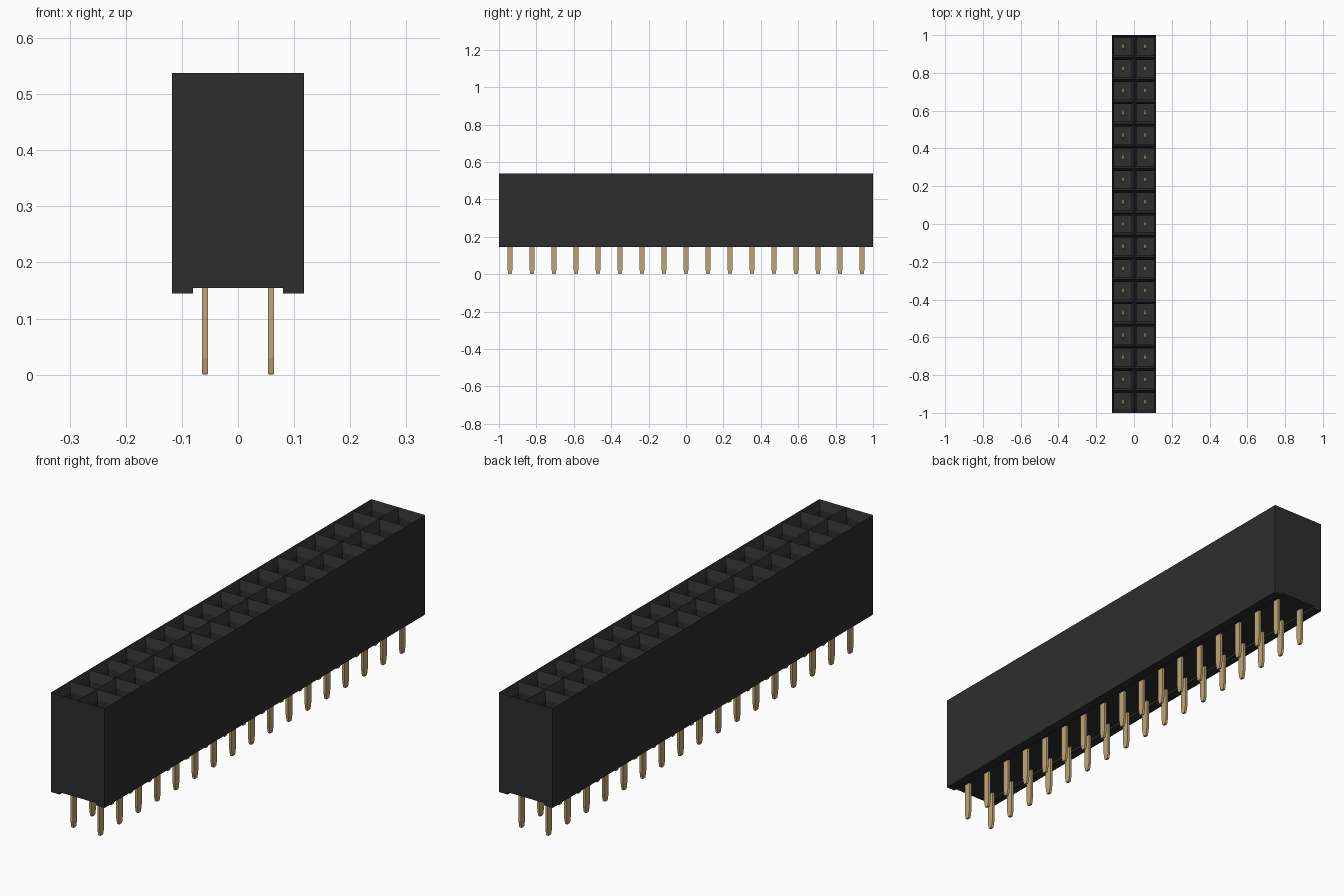
import bpy, bmesh

cube = bpy.data.objects.get("Cube")
if cube:
    bpy.data.objects.remove(cube, do_unlink=True)

ROWS = 17
PITCH = 2 / ROWS
TOP, BOTTOM, GROOVE = 0.538, 0.145, 0.154


def material(name, color):
    m = bpy.data.materials.new(name)
    m.use_nodes = True
    m.diffuse_color = color
    m.node_tree.nodes["Principled BSDF"].inputs["Base Color"].default_value = color
    return m


def finish(bm, name, mat):
    mesh = bpy.data.meshes.new(name)
    bm.to_mesh(mesh)
    bm.free()
    mesh.materials.append(mat)
    obj = bpy.data.objects.new(name, mesh)
    bpy.context.collection.objects.link(obj)
    return obj


black = material("black plastic", (0.027, 0.027, 0.027, 1))
gold = material("gold contact", (0.53, 0.39, 0.18, 1))

# Housing walls: a profile with a groove underneath, swept along the length
bm = bmesh.new()
profile = [(-PITCH, TOP), (-PITCH, BOTTOM), (-0.08, BOTTOM), (-0.08, GROOVE),
           (0.08, GROOVE), (0.08, BOTTOM), (PITCH, BOTTOM), (PITCH, TOP)]
front = [bm.verts.new((x, -1, z)) for x, z in profile]
back = [bm.verts.new((x, 1, z)) for x, z in profile]
for i in range(len(profile) - 1):
    bm.faces.new((front[i], back[i], back[i + 1], front[i + 1]))
bm.faces.new(front)
bm.faces.new(back[::-1])

# Housing top: one cell per socket, each with a funnel and a deep shaft
cells = []
for i in range(2):
    for j in range(ROWS):
        x, y = (i - 1) * PITCH, -1 + j * PITCH
        corners = ((x, y), (x + PITCH, y), (x + PITCH, y + PITCH), (x, y + PITCH))
        cells.append(bm.faces.new([bm.verts.new((a, b, TOP)) for a, b in corners]))
for thickness, depth in ((0.030, 0), (0.013, -0.035), (0.0, -0.26)):
    bmesh.ops.inset_individual(bm, faces=cells, thickness=thickness, depth=depth,
                               use_even_offset=True)
bmesh.ops.remove_doubles(bm, verts=bm.verts, dist=0.0001)
finish(bm, "socket_housing", black)


# Pins: flat blades with a tapered tip, reaching up into the shafts
def add_pin(bm, x, y):
    sections = [(0.0045, 0.007, 0), (0.0052, 0.009, 0.004), (0.0052, 0.014, 0.03),
                (0.0052, 0.014, 0.25), (0.0052, 0.011, 0.255), (0.0052, 0.011, 0.44)]
    rings = [[bm.verts.new((x + sx * w, y + sy * d, z))
              for sx, sy in ((-1, -1), (1, -1), (1, 1), (-1, 1))]
             for w, d, z in sections]
    for low, high in zip(rings, rings[1:]):
        for k in range(4):
            n = (k + 1) % 4
            bm.faces.new((low[k], low[n], high[n], high[k]))
    bm.faces.new(rings[0][::-1])
    bm.faces.new(rings[-1])


for side, label in ((-1, "right"), (1, "left")):
    bm = bmesh.new()
    for j in range(ROWS):
        add_pin(bm, side * PITCH / 2, -1 + (j + 0.5) * PITCH)
    finish(bm, label + "_pin_row", gold)
